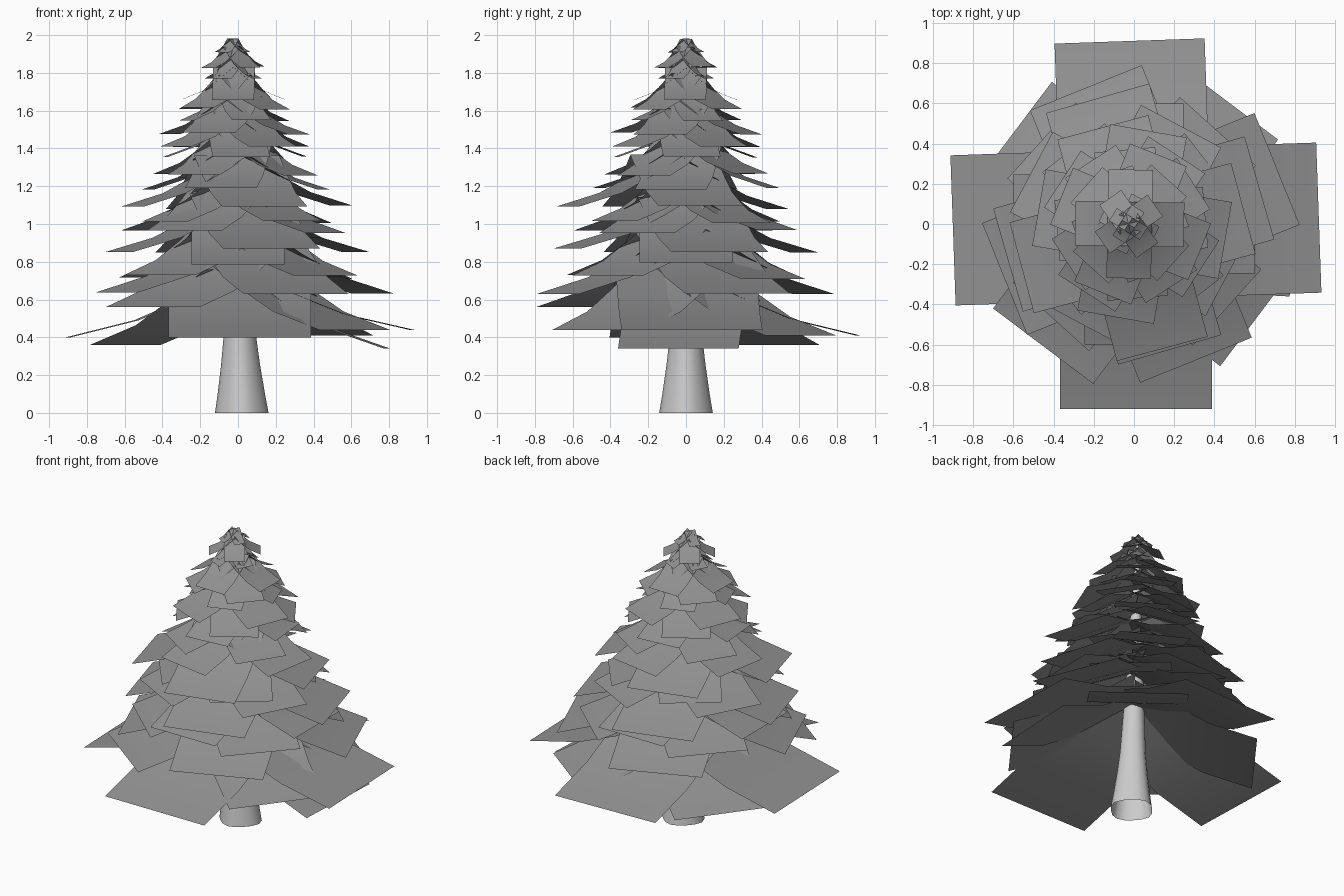
import bpy, bmesh, math, random
from mathutils import Vector

if "Cube" in bpy.data.objects:
    bpy.data.objects.remove(bpy.data.objects["Cube"], do_unlink=True)
random.seed(4)


def make_material(name, value):
    mat = bpy.data.materials.new(name)
    mat.use_nodes = True
    color = (value, value, value, 1)
    mat.diffuse_color = color
    mat.node_tree.nodes["Principled BSDF"].inputs["Base Color"].default_value = color
    return mat


def finish(name, bm, mat):
    mesh = bpy.data.meshes.new(name)
    bm.to_mesh(mesh)
    bm.free()
    mesh.materials.append(mat)
    obj = bpy.data.objects.new(name, mesh)
    bpy.context.collection.objects.link(obj)
    bpy.ops.object.select_all(action="DESELECT")
    obj.select_set(True)
    bpy.context.view_layer.objects.active = obj
    bpy.ops.object.shade_smooth_by_angle(angle=math.radians(50))


needles = make_material("needle grey", 0.285)
bark = make_material("bark light grey", 0.6)


def axis_x(z):
    # The stem leans a little to one side as it rises
    return 0.02 - 0.025 * z


# Trunk: open lobed foot narrowing to a fine tip
bm = bmesh.new()
sides, rings = 16, []
for z, r in [(0, 0.135), (0.1, 0.12), (0.25, 0.1), (0.4, 0.084),
             (0.8, 0.062), (1.4, 0.035), (1.92, 0.008)]:
    ring = []
    for i in range(sides):
        a = math.tau * i / sides
        lobe = r * (1 + 0.05 * math.cos(4 * a) * max(0, 1 - z))
        ring.append(bm.verts.new((axis_x(z) + lobe * math.cos(a), lobe * math.sin(a), z)))
    rings.append(ring)
for low, high in zip(rings, rings[1:]):
    for i in range(sides):
        j = (i + 1) % sides
        bm.faces.new((low[i], low[j], high[j], high[i]))
finish("trunk", bm, bark)

# Drooping branch sheets: steep at the stem, flatter toward the tip
DROOP = [(0, 1), (0.3, 0.6), (0.6, 0.26), (1, 0)]


def add_sheet(bm, center, reach, yaw, rise):
    half = reach * 0.41
    a = math.radians(yaw)
    out = Vector((math.cos(a), math.sin(a), 0))
    side = Vector((-out.y, out.x, 0)) * half
    rows = []
    for t, h in DROOP:
        p = center + out * reach * t + Vector((0, 0, rise * h))
        rows.append([bm.verts.new(p - side), bm.verts.new(p + side)])
    for inner, outer in zip(rows, rows[1:]):
        bm.faces.new((inner[0], outer[0], outer[1], inner[1]))


# Lowest skirt: sheets that each hang at their own height
bm = bmesh.new()
skirt = [
    (0.44, 0.91, 2, 0.32), (0.41, 0.91, 92, 0.34), (0.40, 0.91, 182, 0.35), (0.40, 0.92, 270, 0.35),
    (0.41, 0.76, 53, 0.38), (0.36, 0.76, 143, 0.40), (0.56, 0.76, 233, 0.33), (0.44, 0.76, 323, 0.37),
    (0.34, 0.78, -3, 0.42),
]
for z, reach, yaw, rise in skirt:
    add_sheet(bm, Vector((axis_x(z), 0, z)), reach, yaw, rise)
finish("branch_skirt", bm, needles)

# Tiers from bottom to top: tip height, reach, turn, rise at the stem, shift in x and y
tiers = [
    (0.64, 0.73, 22, 0.34, 0.03, 0), (0.72, 0.62, 48, 0.30, 0, 0),
    (0.79, 0.60, 0, 0.29, 0, 0), (0.86, 0.65, 16, 0.29, 0, 0),
    (0.96, 0.55, 62, 0.27, -0.02, 0), (1.01, 0.48, 38, 0.25, 0, 0),
    (1.09, 0.57, 15, 0.27, 0, -0.07), (1.19, 0.47, 80, 0.24, 0, 0),
    (1.26, 0.41, 57, 0.22, 0, 0), (1.35, 0.37, 5, 0.21, 0, 0),
    (1.41, 0.37, 33, 0.20, 0, 0), (1.48, 0.37, 68, 0.19, 0, 0),
    (1.55, 0.27, 20, 0.18, 0, 0), (1.61, 0.29, 48, 0.18, 0, 0),
    (1.66, 0.27, -1, 0.17, 0, 0), (1.77, 0.14, 63, 0.11, 0, 0),
    (1.83, 0.16, 35, 0.11, 0, 0), (1.91, 0.09, 58, 0.07, 0, 0),
]
for n, (z, reach, yaw, rise, dx, dy) in enumerate(tiers, 1):
    bm = bmesh.new()
    for k in range(4):
        dz = random.uniform(-0.02, 0.02) * reach
        add_sheet(bm, Vector((axis_x(z) + dx, dy, z + dz)), reach, yaw + 90 * k, rise)
    finish(f"branch_tier_{n}", bm, needles)
